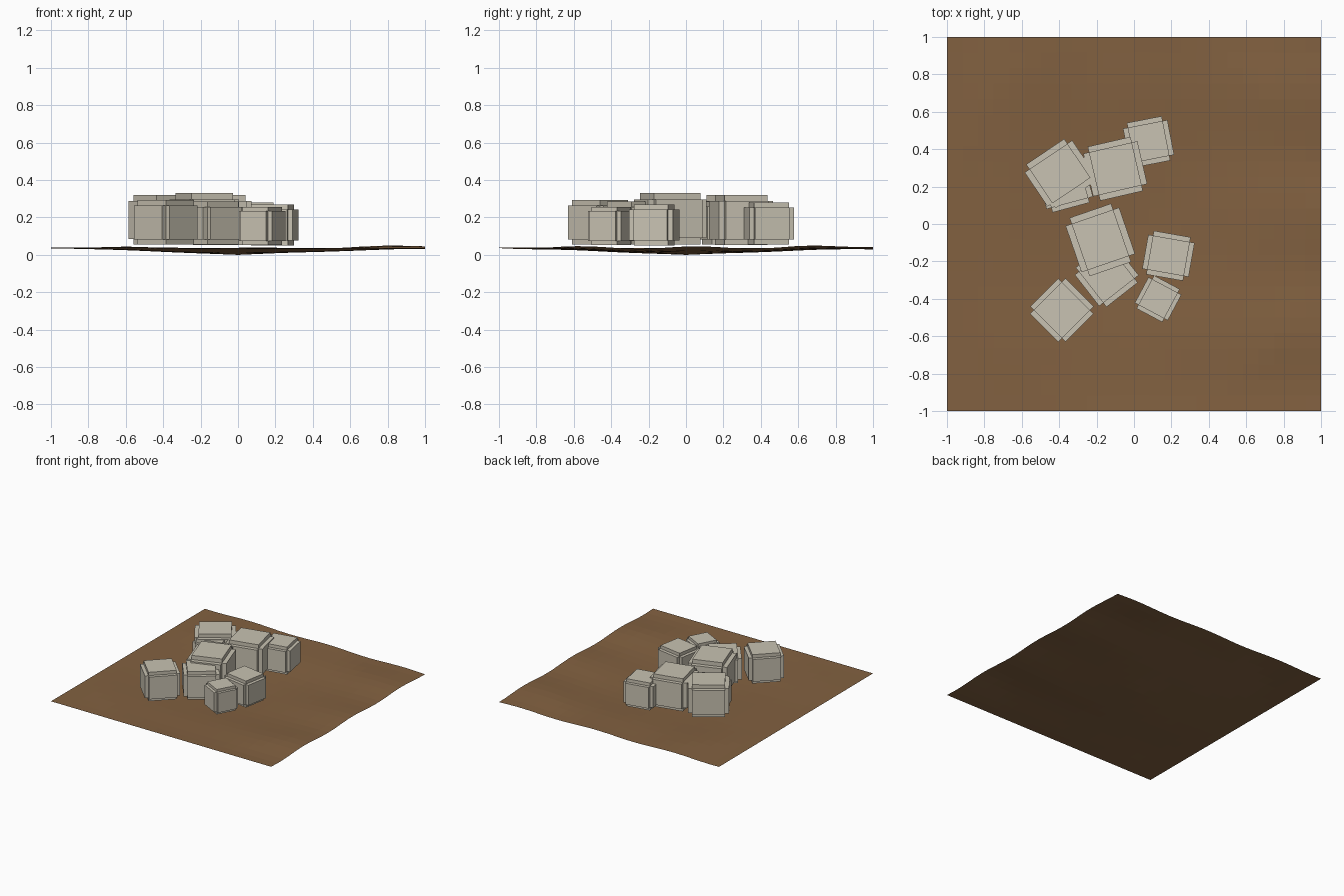
import bpy, bmesh, math
from mathutils import Matrix, Vector

if "Cube" in bpy.data.objects:
    bpy.data.objects.remove(bpy.data.objects["Cube"])


def material(name, rgb):
    m = bpy.data.materials.new(name)
    m.diffuse_color = (*rgb, 1)
    m.use_nodes = True
    m.node_tree.nodes["Principled BSDF"].inputs["Base Color"].default_value = m.diffuse_color
    return m


stone = material("pale stone", (0.58, 0.54, 0.445))
earth = material("brown earth", (0.225, 0.12, 0.052))


def finish(name, bm, mat):
    me = bpy.data.meshes.new(name)
    bm.to_mesh(me)
    bm.free()
    me.materials.append(mat)
    ob = bpy.data.objects.new(name, me)
    bpy.context.collection.objects.link(ob)
    return ob


# Ground: thin sheet dipping to the middle, rippled towards the +x and +y edges
def ground_height(x, y):
    r = min(1, math.hypot(x, y))
    z = 0.003 + 0.039 * r
    ramp_x, ramp_y = (1 + x) / 2, (1 + y) / 2
    z += 0.007 * ramp_x * math.sin(10 * y + 1.0) * r
    z += 0.005 * ramp_y * math.sin(9 * x + 0.5) * r
    return max(0, z)


bm = bmesh.new()
bmesh.ops.create_grid(bm, x_segments=24, y_segments=24, size=1)
for v in bm.verts:
    v.co.z = ground_height(v.co.x, v.co.y)
low = min(v.co.z for v in bm.verts)
for v in bm.verts:
    v.co.z -= low
finish("ground", bm, earth)


# Boulder: block whose six faces are pushed straight out by a step
def boulder(name, x, y, angle, a, b, z0, z1, step):
    bm = bmesh.new()
    core = Vector((a, b, z1 - z0 - 2 * step))
    bmesh.ops.create_cube(bm, size=1)
    bmesh.ops.scale(bm, vec=core, verts=bm.verts)
    out = bmesh.ops.extrude_discrete_faces(bm, faces=bm.faces[:])
    for f in out["faces"]:
        f.normal_update()
        bmesh.ops.translate(bm, vec=f.normal * step, verts=f.verts)
    bm.transform(Matrix.Translation((x, y, (z0 + z1) / 2))
                 @ Matrix.Rotation(math.radians(angle), 4, 'Z'))
    bmesh.ops.recalc_face_normals(bm, faces=bm.faces)
    finish(name, bm, stone)


# x, y, turn, width, depth, bottom, top, step
for i, spec in enumerate([
    (-0.180, -0.085, 19, 0.235, 0.262, 0.055, 0.33, 0.034),
    (-0.100, 0.295, 13, 0.235, 0.235, 0.052, 0.32, 0.031),
    (-0.396, 0.270, 34, 0.245, 0.220, 0.055, 0.32, 0.031),
    (-0.370, 0.212, 15, 0.205, 0.205, 0.055, 0.285, 0.026),
    (0.078, 0.440, 11, 0.190, 0.190, 0.055, 0.28, 0.026),
    (-0.386, -0.460, 45, 0.213, 0.213, 0.055, 0.292, 0.027),
    (-0.146, -0.273, 38, 0.212, 0.212, 0.055, 0.285, 0.028),
    (0.184, -0.170, -10, 0.200, 0.185, 0.050, 0.268, 0.026),
    (0.129, -0.400, -28, 0.156, 0.156, 0.053, 0.257, 0.022),
], 1):
    boulder(f"boulder_{i}", *spec)
